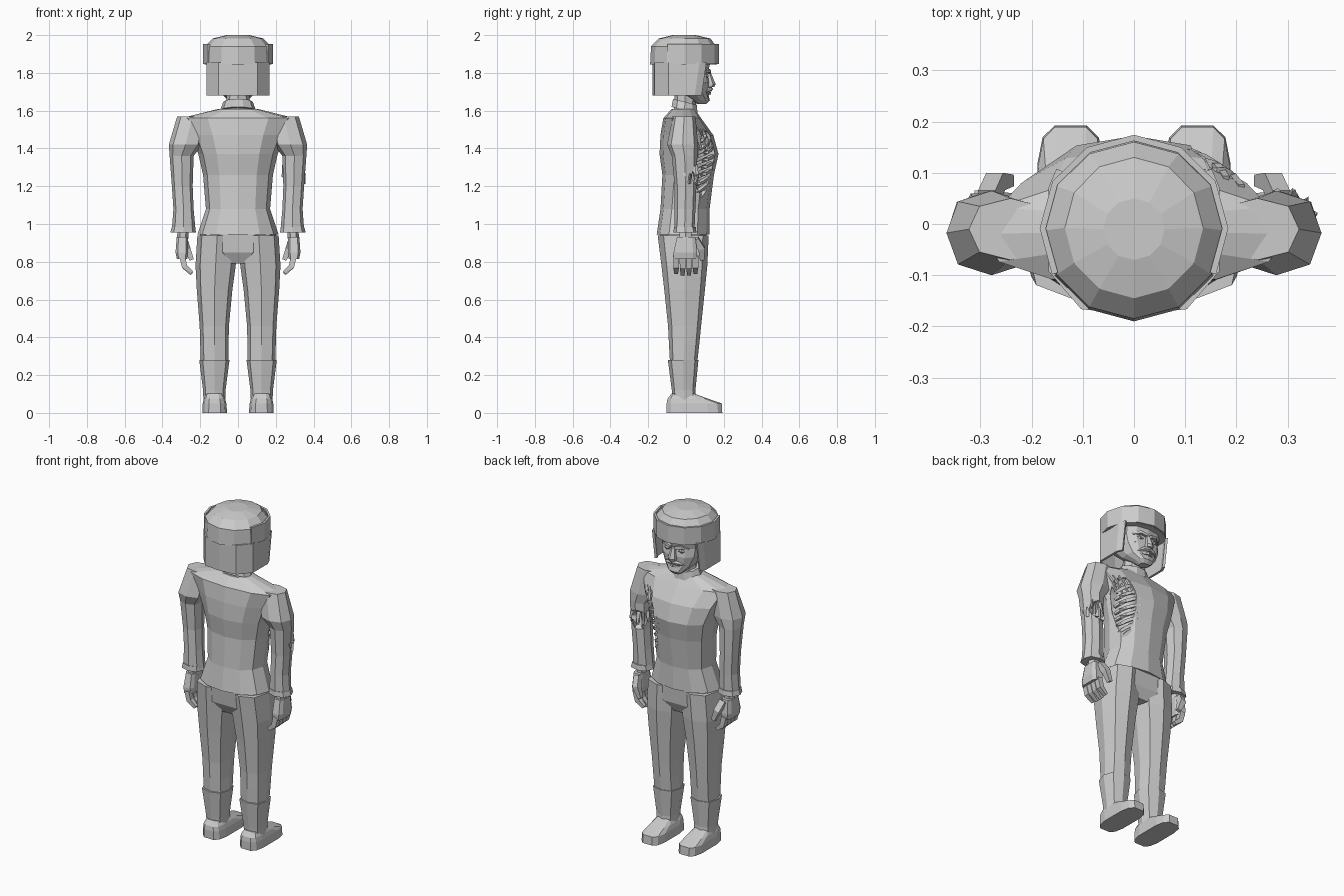
import bpy, bmesh, math, random
from mathutils import Vector

random.seed(4)
if "Cube" in bpy.data.objects:
    bpy.data.objects.remove(bpy.data.objects["Cube"])

clay = bpy.data.materials.new("light_grey")
clay.use_nodes = True
GREY = (0.6, 0.6, 0.6, 1)
clay.diffuse_color = GREY
clay.node_tree.nodes["Principled BSDF"].inputs["Base Color"].default_value = GREY


def add(name, bm):
    bmesh.ops.recalc_face_normals(bm, faces=bm.faces[:])
    mesh = bpy.data.meshes.new(name)
    bm.to_mesh(mesh)
    bm.free()
    mesh.materials.append(clay)
    ob = bpy.data.objects.new(name, mesh)
    bpy.context.collection.objects.link(ob)
    return ob


def section(ring, angle, power, grow=1):
    """Point on a rounded outline given as height, x range and y range."""
    z, x0, x1, y0, y1 = ring
    c, s = math.cos(angle), math.sin(angle)
    x = math.copysign(abs(c) ** power, c) * grow
    y = math.copysign(abs(s) ** power, s) * grow
    return Vector(((x0 + x1 + x * (x1 - x0)) / 2, (y0 + y1 + y * (y1 - y0)) / 2, z))


def loft(name, rings, n=8, power=1.0, turn=0.0, side=1, slope=0.0):
    """Closed form skinned through stacked outlines."""
    bm = bmesh.new()
    loops = []
    for ring in rings:
        pts = [section(ring, turn + math.tau * i / n, power) for i in range(n)]
        loops.append([bm.verts.new((p.x * side, p.y, p.z + slope * p.y)) for p in pts])
    for a, b in zip(loops, loops[1:]):
        for i in range(n):
            j = (i + 1) % n
            bm.faces.new((a[i], a[j], b[j], b[i]))
    bm.faces.new(loops[0])
    bm.faces.new(loops[-1])
    return add(name, bm)


def bar(name, points, radii, n=4, side=1):
    """Faceted rod through points, with one radius per point."""
    bm = bmesh.new()
    pts = [Vector((p[0] * side, p[1], p[2])) for p in points]
    loops = []
    for i, p in enumerate(pts):
        d = (pts[min(i + 1, len(pts) - 1)] - pts[max(i - 1, 0)]).normalized()
        ref = Vector((0, 1, 0)) if abs(d.y) < 0.8 else Vector((0, 0, 1))
        u = d.cross(ref).normalized()
        v = d.cross(u)
        angles = [math.tau * (k + 0.5) / n for k in range(n)]
        loops.append([bm.verts.new(p + radii[i] * (u * math.cos(t) + v * math.sin(t))) for t in angles])
    for a, b in zip(loops, loops[1:]):
        for i in range(n):
            j = (i + 1) % n
            bm.faces.new((a[i], a[j], b[j], b[i]))
    bm.faces.new(loops[0])
    bm.faces.new(loops[-1])
    return add(name, bm)


def shell(name, path, z0, z1, thickness, lean=0.0):
    """Open upright wall following a plan path."""
    bm = bmesh.new()
    low = [bm.verts.new((x, y - (lean if y > 0 else 0), z0)) for x, y in path]
    top = [bm.verts.new((x, y, z1)) for x, y in path]
    for i in range(len(path) - 1):
        bm.faces.new((low[i], low[i + 1], top[i + 1], top[i]))
    ob = add(name, bm)
    mod = ob.modifiers.new("wall", "SOLIDIFY")
    mod.thickness, mod.offset = thickness, 0
    return ob


def carve(target, centre, size):
    """Cut a rough hollow out of a part."""
    bm = bmesh.new()
    bmesh.ops.create_icosphere(bm, subdivisions=2, radius=1)
    for v in bm.verts:
        k = random.uniform(0.9, 1.08)
        v.co = Vector(centre) + Vector(v.co[i] * size[i] * k for i in range(3))
    cutter = add("hollow_cutter", bm)
    cutter.hide_render = True
    mod = target.modifiers.new("hollow", "BOOLEAN")
    mod.operation, mod.object, mod.solver = "DIFFERENCE", cutter, "EXACT"
    bpy.context.view_layer.objects.active = target
    bpy.ops.object.modifier_apply(modifier="hollow")
    bpy.data.objects.remove(cutter)


# Jacket body
body_rings = [
    (.945, -.215, .215, -.155, .125), (1.08, -.17, .17, -.135, .125),
    (1.26, -.185, .185, -.125, .148), (1.37, -.21, .21, -.14, .172),
    (1.47, -.25, .25, -.135, .145), (1.56, -.3, .3, -.12, .08),
    (1.61, -.1, .1, -.075, .045)]
jacket = loft("jacket", body_rings, 12, .9)
loft("hips", [(.79, -.1, .1, -.1, .08), (.85, -.2, .2, -.135, .11),
              (.95, -.2, .2, -.145, .115)], 10, .8)

# Limbs, mirrored
arms = {}
for side, word in ((1, "left"), (-1, "right")):
    arms[word] = loft(word + "_sleeve", [
        (.97, .225, .35, -.06, .045), (1.08, .235, .342, -.06, .05),
        (1.2, .24, .35, -.06, .055), (1.36, .235, .362, -.075, .06),
        (1.42, .19, .366, -.1, .065), (1.57, .16, .322, -.07, .05)], 8, .85, side=side)
    loft(word + "_cuff", [(.955, .222, .358, -.066, .055), (.985, .228, .35, -.064, .052)],
         8, .85, side=side)
    loft(word + "_wrist", [(.9, .265, .325, -.04, .035), (.97, .26, .32, -.04, .035)],
         6, side=side)
    loft(word + "_palm", [(.815, .268, .325, -.068, .06), (.85, .262, .332, -.068, .062),
                          (.93, .265, .326, -.05, .052)], 8, .5, math.pi / 8, side)
    for k in range(4):
        y = -.052 + .034 * k
        drop = .008 * (k in (0, 3))
        bar(f"{word}_finger_{k + 1}", [(.296, y, .83), (.283, y, .775), (.244, y, .735 + drop)],
            (.022, .021, .014), side=side)
    bar(word + "_thumb", [(.285, .05, .92), (.27, .083, .87), (.245, .085, .81)],
        (.025, .025, .016), side=side)
    loft(word + "_trouser_leg", [
        (.27, .05, .197, -.085, .06), (.36, .05, .2, -.09, .07),
        (.46, .048, .203, -.095, .08), (.65, .03, .218, -.115, .1),
        (.78, .012, .225, -.13, .113), (.94, .005, .215, -.15, .12)], 8, .75, side=side)
    loft(word + "_boot_shaft", [(.06, .068, .183, -.07, .052), (.12, .066, .185, -.075, .05),
                                (.28, .045, .205, -.096, .066)], 8, .75, side=side)
    loft(word + "_shoe", [(0, .057, .19, -.105, .195), (.05, .06, .188, -.105, .192),
                          (.075, .067, .182, -.1, .12), (.102, .082, .17, -.078, .045)],
         12, .55, math.pi / 12, side)

# Open chest with ribs that follow the jacket outline
carve(jacket, (.18, .12, 1.3), (.085, .085, .21))


def chest(z, angle, grow):
    for a, b in zip(body_rings, body_rings[1:]):
        if a[0] <= z <= b[0]:
            f = (z - a[0]) / (b[0] - a[0])
            ring = [p + (q - p) * f for p, q in zip(a, b)]
            return section(ring, angle, .9, grow)


for k in range(9):
    z = 1.13 + .038 * k
    reach = math.sin(math.pi * (k + 1.5) / 11)
    angles = [math.radians(40 + t * 28 * reach) for t in (-1, -.5, 0, .5, 1)]
    path = [chest(z + .012 * i, a, .94) for i, a in enumerate(angles)]
    bar(f"rib_{k + 1}", path, (.009, .012, .013, .012, .009))
for k in range(4):
    a = math.radians(25 + 11 * k)
    bar(f"torn_strand_{k + 1}", [chest(1.39, a, .93), chest(1.45, a, .95), chest(1.5, a, .95)],
        (.006, .011, .009))

# Torn left sleeve with a bone and ragged cloth
carve(arms["left"], (.285, .065, 1.26), (.09, .055, .06))
for k in range(2):
    bar(f"arm_bone_{k + 1}", [(.27 + .035 * k, .022, z) for z in (1.18, 1.26, 1.34)],
        (.014, .009, .014), 6)
for k in range(7):
    a = math.radians(-15 + 30 * k)
    c, s = math.cos(a), math.sin(a)
    z = 1.215 if k % 2 else 1.31
    root = (.295 + .05 * c, .005 + .045 * s, z)
    tip = (.295 + .062 * c, .005 + .064 * s, 1.25 + random.uniform(-.02, .02))
    bar(f"sleeve_tatter_{k + 1}", [root, tip], (.014, .004), 3)

# Neck, collar and head
loft("neck", [(1.58, -.065, .065, -.065, .05), (1.72, -.06, .06, -.06, .055)], 8)
loft("collar", [(1.6, -.095, .095, -.08, .065), (1.645, -.078, .078, -.072, .06)],
     10, slope=-.25)
loft("face", [(1.635, -.03, .03, .06, .108), (1.655, -.052, .052, .03, .126),
              (1.69, -.09, .09, -.03, .118), (1.75, -.12, .12, -.1, .125),
              (1.8, -.125, .125, -.1, .115), (1.86, -.13, .13, -.1, .13)], 12, .8)
loft("nose", [(1.725, -.024, .024, .1, .15), (1.74, -.026, .026, .1, .157),
              (1.8, -.012, .012, .1, .132)], 6, turn=math.pi / 6)
bar("lips", [(-.035, .112, 1.688), (0, .124, 1.692), (.035, .112, 1.688)], (.006, .01, .006))
for side, word in ((1, "left"), (-1, "right")):
    bar(word + "_moustache", [(0, .131, 1.715), (.032, .124, 1.712), (.062, .106, 1.7)],
        (.012, .013, .003), 5, side)
    bar(word + "_brow", [(.014, .126, 1.803), (.05, .118, 1.812), (.088, .096, 1.8)],
        (.011, .012, .005), 4, side)
    bar(word + "_eye", [(.028, .113, 1.783), (.05, .109, 1.784), (.073, .096, 1.782)],
        (.003, .012, .003), 6, side)
    bar(word + "_cheek", [(.038, .108, 1.745), (.07, .095, 1.75), (.1, .065, 1.76)],
        (.006, .014, .004), 5, side)

# Fur hat: neck guard, crown and turned-up band
half = [(.145, .105), (.16, .07), (.16, -.09), (.1, -.16)]
plan = half + [(0, -.17)] + [(-x, y) for x, y in reversed(half)]
shell("hat_neck_guard", plan, 1.68, 1.855, .014, .025)
loft("hat_crown", [(1.845, -.178, .178, -.19, .165), (1.94, -.174, .174, -.185, .16),
                   (1.982, -.135, .135, -.145, .13), (2, -.06, .06, -.07, .05)], 12)
band = [section((0, -.178, .178, -.185, .168), math.radians(a), 1) for a in range(-30, 211, 30)]
shell("hat_band", [(p.x, p.y) for p in band], 1.847, 1.952, .012)
